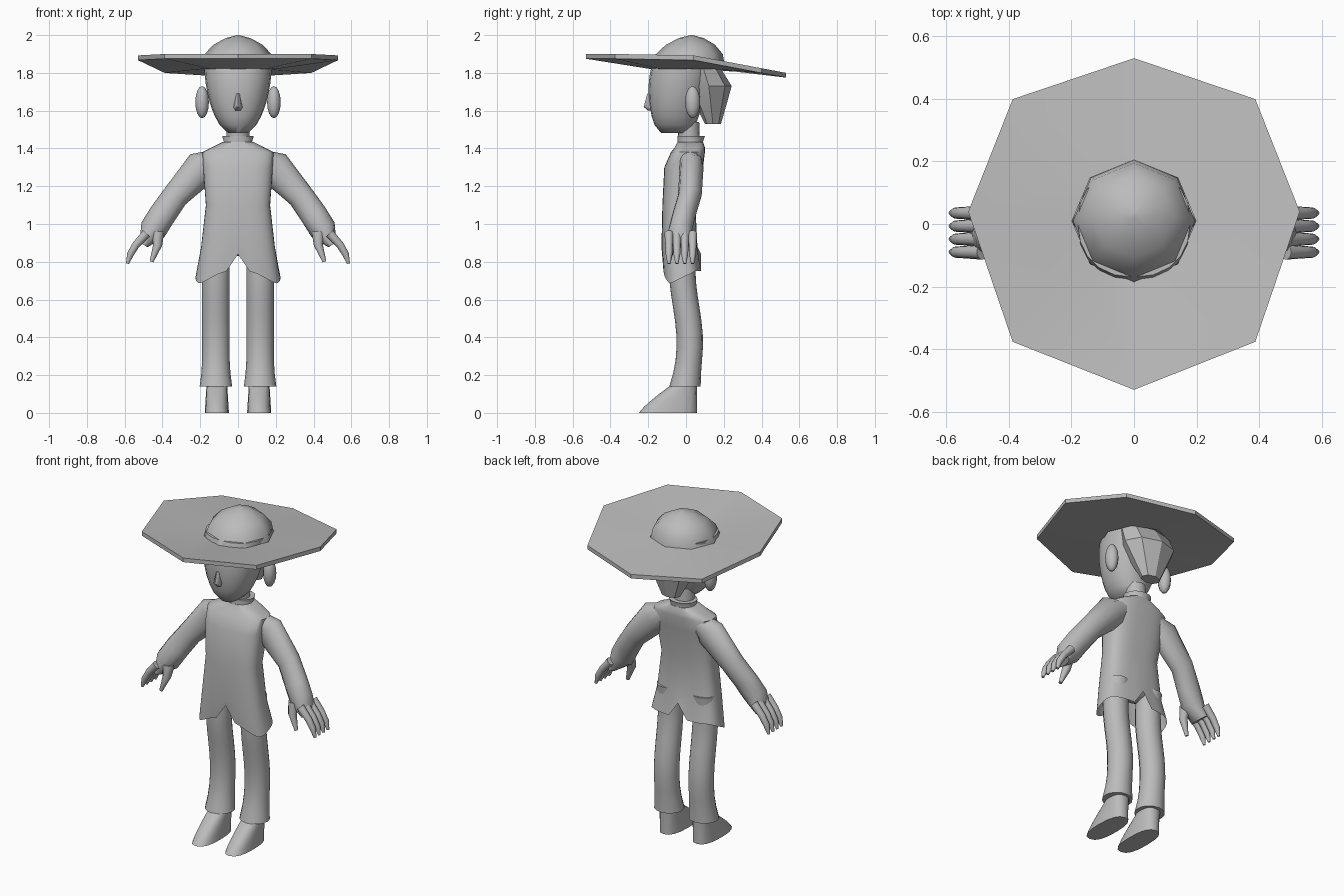
import bpy, bmesh, math
from mathutils import Vector

cube = bpy.data.objects.get("Cube")
if cube:
    bpy.data.objects.remove(cube)

COLOUR = (0.5, 0.5, 0.5, 1)
grey = bpy.data.materials.new("plain_grey")
grey.use_nodes = True
grey.diffuse_color = COLOUR
grey.node_tree.nodes["Principled BSDF"].inputs["Base Color"].default_value = COLOUR


def finish(name, bm, angle=50):
    """Turn a bmesh into a smooth-shaded object."""
    bmesh.ops.recalc_face_normals(bm, faces=bm.faces[:])
    mesh = bpy.data.meshes.new(name)
    bm.to_mesh(mesh)
    bm.free()
    mesh.materials.append(grey)
    part = bpy.data.objects.new(name, mesh)
    bpy.context.collection.objects.link(part)
    bpy.ops.object.select_all(action="DESELECT")
    part.select_set(True)
    bpy.context.view_layer.objects.active = part
    bpy.ops.object.shade_smooth_by_angle(angle=math.radians(angle))


def skin(rings, capped=True):
    """Bridge equal rings of points into a tube."""
    bm = bmesh.new()
    loops = [[bm.verts.new(point) for point in ring] for ring in rings]
    for lower, upper in zip(loops, loops[1:]):
        for i in range(len(lower)):
            bm.faces.new((lower[i - 1], lower[i], upper[i], upper[i - 1]))
    if capped:
        bm.faces.new(loops[0])
        bm.faces.new(loops[-1])
    return bm


def oval(centre, across, along, count, power=1):
    """Ring of points; a power below one squares off the oval."""
    ring = []
    for i in range(count):
        angle = math.tau * i / count
        s, c = math.sin(angle), -math.cos(angle)
        ring.append(Vector(centre)
                    + across * math.copysign(abs(s) ** power, s)
                    + along * math.copysign(abs(c) ** power, c))
    return ring


def stack(levels, count=16, power=1, x=0):
    """Level rings, each given as height, half width, front y and back y."""
    return [oval((x, (front + back) / 2, z), Vector((half, 0, 0)),
                 Vector((0, (back - front) / 2, 0)), count, power)
            for z, half, front, back in levels]


def limb(points, radii, depth=None, side=1):
    """Rings set square to a path; depth is the fixed radius along y."""
    path = [Vector((side * x, y, z)) for x, y, z in points]
    rings = []
    for i, (point, radius) in enumerate(zip(path, radii)):
        run = path[min(i + 1, len(path) - 1)] - path[max(i - 1, 0)]
        run.y = 0
        across = run.normalized().cross(Vector((0, 1, 0)))
        rings.append(oval(point, across * radius,
                          Vector((0, depth or radius, 0)), 12))
    return skin(rings)


def ellipsoid(name, centre, size):
    bm = bmesh.new()
    bmesh.ops.create_uvsphere(bm, u_segments=12, v_segments=8, radius=1)
    bmesh.ops.scale(bm, vec=size, verts=bm.verts)
    bmesh.ops.translate(bm, vec=centre, verts=bm.verts)
    finish(name, bm)


def spread(start, end, steps):
    return [start + (end - start) * i / steps for i in range(steps + 1)]


# Tunic with pointed hem corners and a notch between the legs
tunic = stack([
    (0.7, 0.225, -0.12, 0.08), (0.88, 0.195, -0.13, 0.06),
    (1.1, 0.17, -0.125, 0.05), (1.3, 0.185, -0.115, 0.09),
    (1.38, 0.19, -0.08, 0.1), (1.405, 0.14, -0.06, 0.1),
    (1.435, 0.08, -0.045, 0.09)], count=40, power=0.7)
for point in tunic[0]:
    x = abs(point.x)
    reach = math.hypot(x - 0.21, point.y + 0.09)
    point.z = 0.84 if x < 0.03 else 0.68 + min(0.07, reach / 2)
shell = skin(tunic)
shell.faces.ensure_lookup_table()
hem_cap = shell.faces[len(shell.faces) - 2]
bmesh.ops.delete(shell, geom=[hem_cap], context="FACES_ONLY")
finish("tunic", shell)
ellipsoid("pelvis", (0, -0.03, 0.91), (0.16, 0.08, 0.08))

# Neck inside a flared collar
finish("neck", skin(stack([(1.4, 0.06, -0.035, 0.075), (1.54, 0.06, -0.05, 0.07)])))
finish("collar", skin(stack([
    (1.41, 0.085, -0.045, 0.095), (1.435, 0.075, -0.045, 0.09),
    (1.465, 0.083, -0.045, 0.1)])), 40)

# Head swelling quickly from a pointed chin
head = []
for t in spread(0.03, 1, 9):
    swell = math.sin(t * math.pi / 2)
    front = 0.04 * t ** 4 - 0.21 * swell ** 0.15
    head.append((1.47 + 0.4 * t, 0.18 * swell ** 0.4, front, 0.03 + 0.15 * t))
finish("head", skin(stack(head, count=20, power=0.9)))
finish("nose", skin(stack([
    (1.6, 0.018, -0.2, -0.15), (1.62, 0.024, -0.224, -0.15),
    (1.69, 0.012, -0.205, -0.15)], count=8)))

# Faceted hair at the back of the head
finish("back_hair", skin(stack([
    (1.53, 0.06, 0.1, 0.185), (1.73, 0.165, 0, 0.242),
    (1.83, 0.165, 0, 0.18)], count=8)), 25)

# Domed hat crown, leaning slightly back toward its tip
crown = []
for t in spread(0, 1.5, 4):
    radius = 0.195 * math.cos(t) ** 1.3
    middle = 0.01 + 0.02 * math.sin(t)
    crown.append((1.84 + 0.16 * math.sin(t), radius, middle - radius, middle + radius))
finish("hat_crown", skin(stack(crown, count=8)), 60)

# Eight-sided brim, dished toward the crown and drooping at the back
outer = oval((0, 0, 1.9), Vector((0.53, 0, 0)), Vector((0, 0.53, 0)), 8)
for i, point in enumerate(outer):
    if i % 2:
        point.xy *= 1.035
    point.y += point.x ** 4 / 2
    point.z -= max(point.y, 0) / 5.3
inner = oval((0, 0.01, 1.845), Vector((0.198, 0, 0)), Vector((0, 0.195, 0)), 8)
drop = Vector((0, 0, 0.025))
brim = [inner, outer, [p - drop for p in outer], [p - drop for p in inner]]
finish("hat_brim", skin(brim + [inner], capped=False), 30)

for side, label in ((1, "left"), (-1, "right")):
    ellipsoid(label + "_ear", (side * 0.19, 0.035, 1.645), (0.036, 0.04, 0.085))

    # Trouser leg swaying back at the calf and flaring at the cuff
    leg = []
    for z in spread(0.14, 0.9, 11):
        sway = 0.02 * math.cos(8 * (z - 0.37))
        flare = 0.013 * max(0, 1 - (z - 0.14) / 0.1)
        depth = 0.07 + flare
        leg.append((z, 0.073 + flare, sway - depth, sway + depth))
    finish(label + "_trouser_leg", skin(stack(leg, x=side * 0.117)))

    # Shoe with a low sloping toe
    shoe = []
    for t in spread(0, 1, 5):
        toe = 0.19 * t ** 1.2 - 0.25
        shoe.append((0.16 * t, 0.064 - 0.01 * t, toe, 0.058))
    finish(label + "_shoe", skin(stack(shoe, power=0.8, x=side * 0.112)), 60)

    # Sleeve widening at the cuff and closing into the palm
    finish(label + "_arm", limb(
        [(0.11, 0.02, 1.35), (0.19, 0.03, 1.3), (0.33, 0.02, 1.15),
         (0.4, -0.01, 1.05), (0.45, -0.03, 0.97), (0.5, -0.03, 0.89)],
        (0.05, 0.093, 0.07, 0.072, 0.072, 0.025), depth=0.063, side=side))

    # Fingers in a row, each bending down to a narrow tip
    for i, y in enumerate(spread(-0.09, 0.035, 3)):
        finish(f"{label}_finger_{i + 1}", limb(
            [(0.485, y, 0.95), (0.54, y, 0.89), (0.57, y, 0.84), (0.585, y, 0.79)],
            (0.024, 0.02, 0.018, 0.008), side=side))
    finish(label + "_thumb", limb(
        [(0.425, -0.06, 0.96), (0.425, -0.08, 0.89), (0.458, -0.09, 0.8)],
        (0.035, 0.024, 0.01), side=side))
